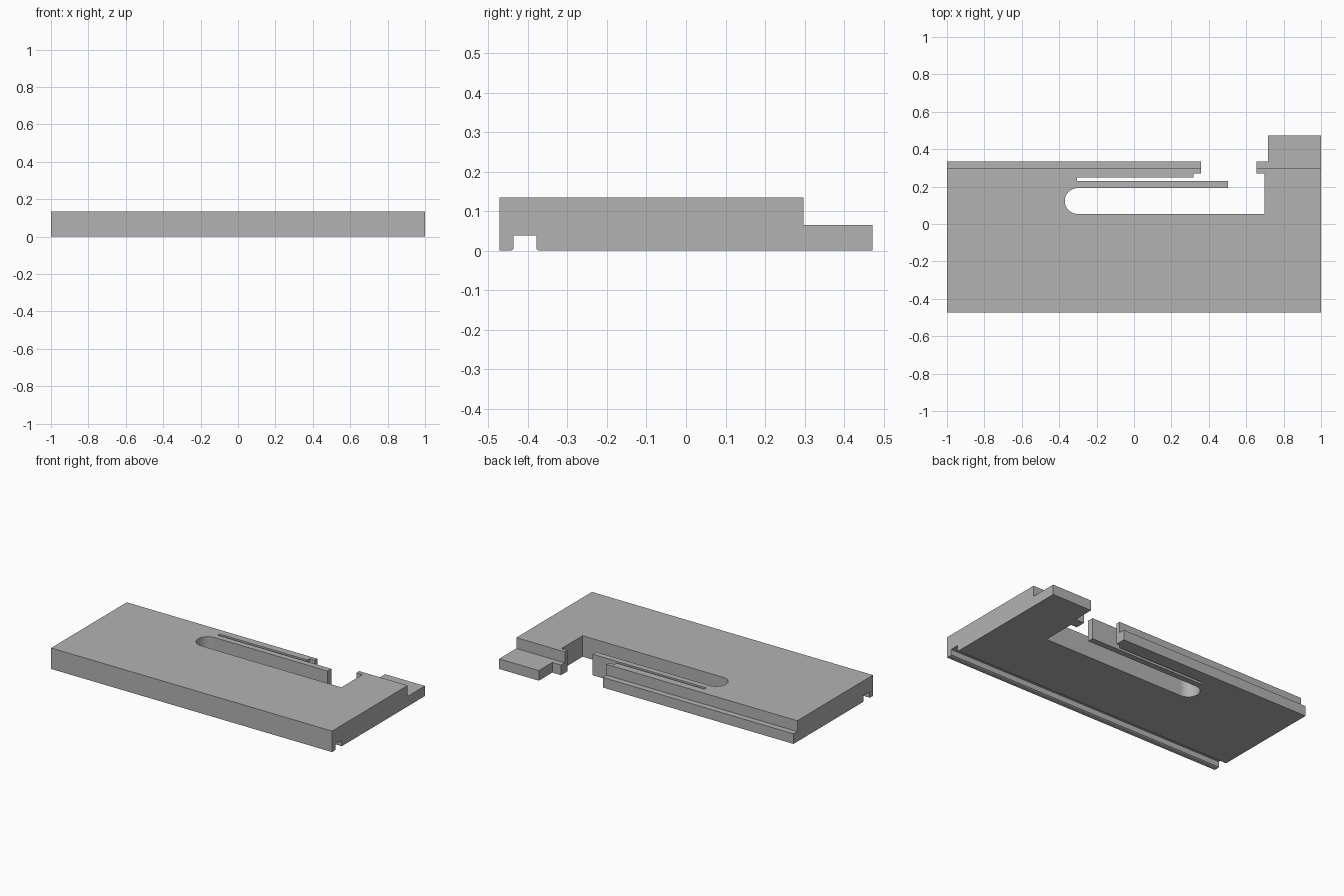
import bpy, bmesh
from math import pi, sin, cos, radians
from mathutils import Vector

cube = bpy.data.objects.get("Cube")
if cube:
    bpy.data.objects.remove(cube, do_unlink=True)

BACK, FRONT, TOP = 0.472, -0.472, 0.135

grey = bpy.data.materials.new("plain grey")
grey.use_nodes = True
grey.diffuse_color = (0.45, 0.45, 0.45, 1)
grey.node_tree.nodes["Principled BSDF"].inputs["Base Color"].default_value = grey.diffuse_color


def prism(name, points, push):
    """Extrude a closed 3D outline along a vector."""
    bm = bmesh.new()
    face = bm.faces.new([bm.verts.new(p) for p in points])
    side = bmesh.ops.extrude_face_region(bm, geom=[face])["geom"]
    bmesh.ops.translate(bm, vec=Vector(push),
                        verts=[g for g in side if isinstance(g, bmesh.types.BMVert)])
    bmesh.ops.recalc_face_normals(bm, faces=bm.faces)
    mesh = bpy.data.meshes.new(name)
    bm.to_mesh(mesh)
    bm.free()
    mesh.materials.append(grey)
    ob = bpy.data.objects.new(name, mesh)
    bpy.context.collection.objects.link(ob)
    return ob


# Rounded closed end of the wide slot
slot_low, slot_high, slot_end = 0.054, 0.192, -0.37
radius = (slot_high - slot_low) / 2
mid = (slot_high + slot_low) / 2
STEPS = 32
slot_arc = [(slot_end + radius - radius * sin(pi * i / STEPS),
             mid + radius * cos(pi * i / STEPS)) for i in range(STEPS + 1)]

# Plan outline: rear rail with hook, spring tongue, slot, right arm
outline = [(-1, FRONT), (-1, 0.335), (0.357, 0.335), (0.357, 0.271),
           (0.318, 0.271), (0.318, 0.249), (-0.305, 0.249), (-0.305, 0.23),
           (0.503, 0.23), (0.503, slot_high)]
outline += slot_arc
outline += [(0.698, slot_low), (0.698, 0.271), (0.655, 0.271), (0.655, 0.335),
            (0.717, 0.335), (0.717, BACK), (1, BACK), (1, FRONT)]
plate = prism("slotted_plate", [(x, y, 0) for x, y in outline], (0, 0, TOP))

# Rear step and chamfered groove under the front edge
step = [(0.297, 0.065), (0.6, 0.065), (0.6, 0.3), (0.297, 0.3)]
groove = [(-0.443, -0.01), (-0.443, 0), (-0.437, 0.004), (-0.437, 0.039),
          (-0.378, 0.039), (-0.378, 0.004), (-0.372, 0), (-0.372, -0.01)]
for name, profile in (("step_cutter", step), ("groove_cutter", groove)):
    cutter = prism(name, [(-1.2, y, z) for y, z in profile], (2.4, 0, 0))
    cutter.hide_render = True
    cut = plate.modifiers.new(name, 'BOOLEAN')
    cut.operation = 'DIFFERENCE'
    cut.solver = 'EXACT'
    cut.object = cutter
    bpy.context.view_layer.objects.active = plate
    bpy.ops.object.modifier_apply(modifier=cut.name)
    bpy.data.objects.remove(cutter, do_unlink=True)

# Smooth the slot end, keep every other edge sharp
bpy.ops.object.select_all(action='DESELECT')
plate.select_set(True)
bpy.context.view_layer.objects.active = plate
bpy.ops.object.shade_smooth_by_angle(angle=radians(25))
